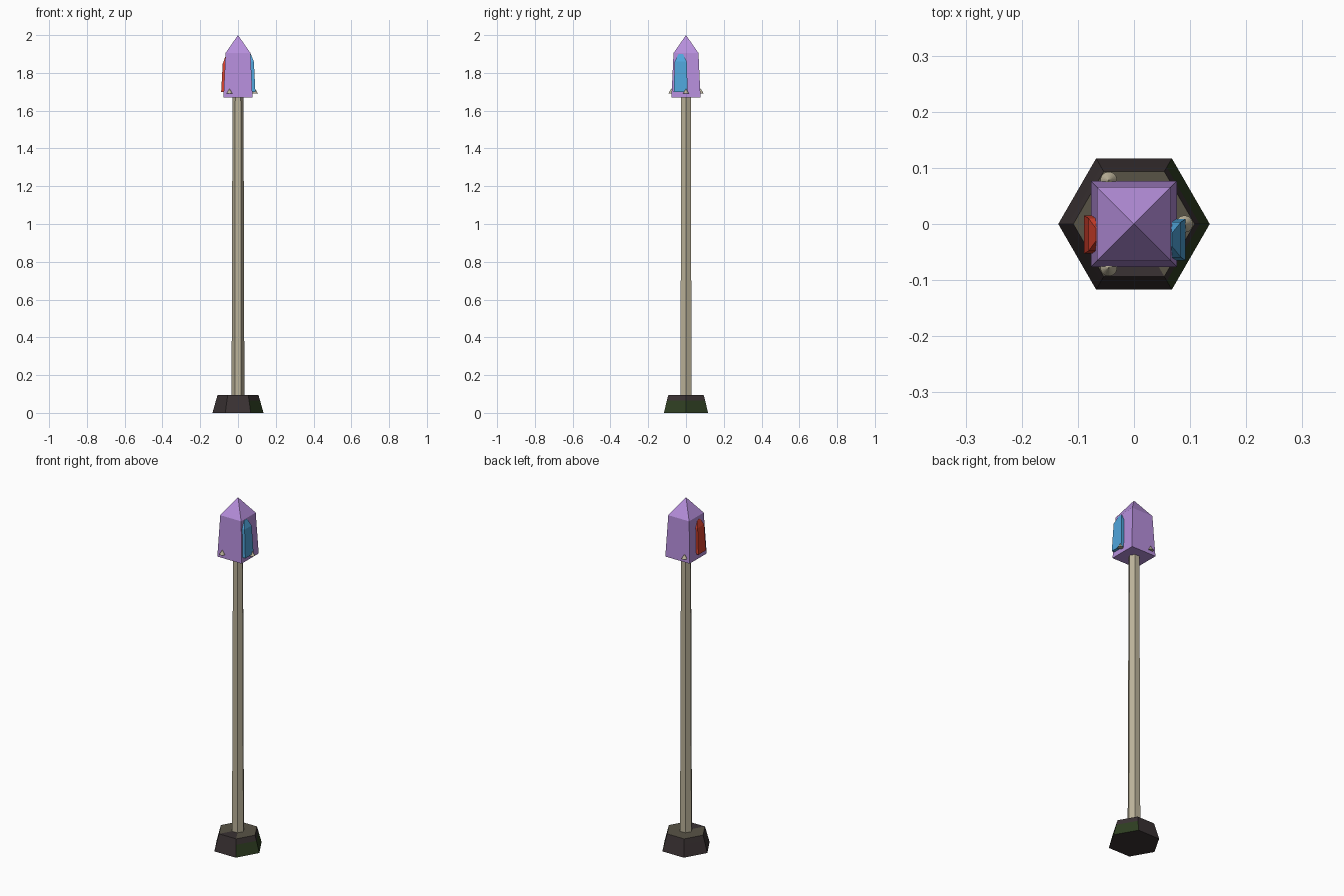
import bpy, bmesh
from math import cos, sin, pi, radians

if "Cube" in bpy.data.objects:
    bpy.data.objects.remove(bpy.data.objects["Cube"], do_unlink=True)


def material(name, rgb):
    """Flat colour given as 0-255 display values, stored as linear."""
    col = tuple(((c / 255 + 0.055) / 1.055) ** 2.4 for c in rgb) + (1,)
    mat = bpy.data.materials.new(name)
    mat.diffuse_color = col
    mat.use_nodes = True
    mat.node_tree.nodes["Principled BSDF"].inputs["Base Color"].default_value = col
    return mat


beige = material("beige", (188, 179, 154))
purple = material("purple", (182, 143, 220))
blue = material("blue", (80, 166, 220))
red = material("red", (216, 66, 46))
brown = material("dark brown", (58, 50, 51))
green = material("dark green", (46, 62, 33))
olive = material("olive grey", (88, 83, 70))


def ngon(sides, radius, z, turn=0):
    return [(radius * cos(turn + 2 * pi * i / sides),
             radius * sin(turn + 2 * pi * i / sides), z) for i in range(sides)]


def rect(x0, x1, y0, y1, z):
    return [(x0, y0, z), (x1, y0, z), (x1, y1, z), (x0, y1, z)]


def loft(name, rings, mats, tip=None, poke_top=False, rule=None):
    """Skin a stack of rings, closed by a cap or a pointed tip."""
    bm = bmesh.new()
    loops = [[bm.verts.new(p) for p in ring] for ring in rings]
    n = len(loops[0])
    for a, b in zip(loops, loops[1:]):
        for i in range(n):
            j = (i + 1) % n
            bm.faces.new((a[i], a[j], b[j], b[i]))
    bm.faces.new(loops[0][::-1])
    top = loops[-1]
    if tip:
        apex = bm.verts.new(tip)
        for i in range(n):
            bm.faces.new((top[i], top[(i + 1) % n], apex))
    else:
        cap = bm.faces.new(top)
        if poke_top:
            bmesh.ops.poke(bm, faces=[cap])
    bmesh.ops.recalc_face_normals(bm, faces=bm.faces)
    if rule:
        for f in bm.faces:
            f.material_index = rule(f.normal, f.calc_center_median())
    mesh = bpy.data.meshes.new(name)
    bm.to_mesh(mesh)
    bm.free()
    for m in mats:
        mesh.materials.append(m)
    obj = bpy.data.objects.new(name, mesh)
    bpy.context.collection.objects.link(obj)
    return obj


# Hexagonal foot: green lower +x sides, olive top, brown elsewhere
def foot_colour(normal, centre):
    if normal.z > 0.9:
        return 0 if centre.y < -0.05 else 2
    return 1 if normal.x > 0.3 and centre.z < 0.065 else 0


loft("foot", [ngon(6, 0.135, 0), ngon(6, 0.117, 0.065), ngon(6, 0.108, 0.095)],
     [brown, green, olive], poke_top=True, rule=foot_colour)

# Slightly tapered hexagonal pole
loft("pole", [ngon(6, 0.034, 0.09), ngon(6, 0.029, 1.69)], [beige])

# Tapered square head with a pyramid roof
B, T = 0.077, 0.066
loft("head", [rect(-B, B, -B, B, 1.67), rect(-T, T, -T, T, 1.905)],
     [purple], tip=(0, 0, 2))


# Raised panels with chamfered tops on the two sides of the head
def panel(name, side, y, width, depth, height, mat):
    inner = 0.05
    steps = [(0, 1, 0.092 + depth), (0.8, 0.86, 0.084 + depth), (1, 0.33, 0.068)]
    rings = []
    for t, w, outer in steps:
        x0, x1 = sorted((side * inner, side * outer))
        rings.append(rect(x0, x1, y - w * width, y + w * width, 1.70 + t * height))
    loft(name, rings, [mat])


panel("left_panel", 1, -0.028, 0.037, 0, 0.2, blue)
panel("right_panel", -1, -0.019, 0.034, -0.003, 0.185, red)

# Three small studs around the lower edge of the head
for k, label in enumerate(("left", "back", "front")):
    a = radians(120 * k)
    cx, cy = 0.09 * cos(a), 0.09 * sin(a)
    ring = [(x + cx, y + cy, z) for x, y, z in ngon(24, 0.015, 1.692)]
    loft(label + "_stud", [ring], [beige], tip=(cx, cy, 1.717))
